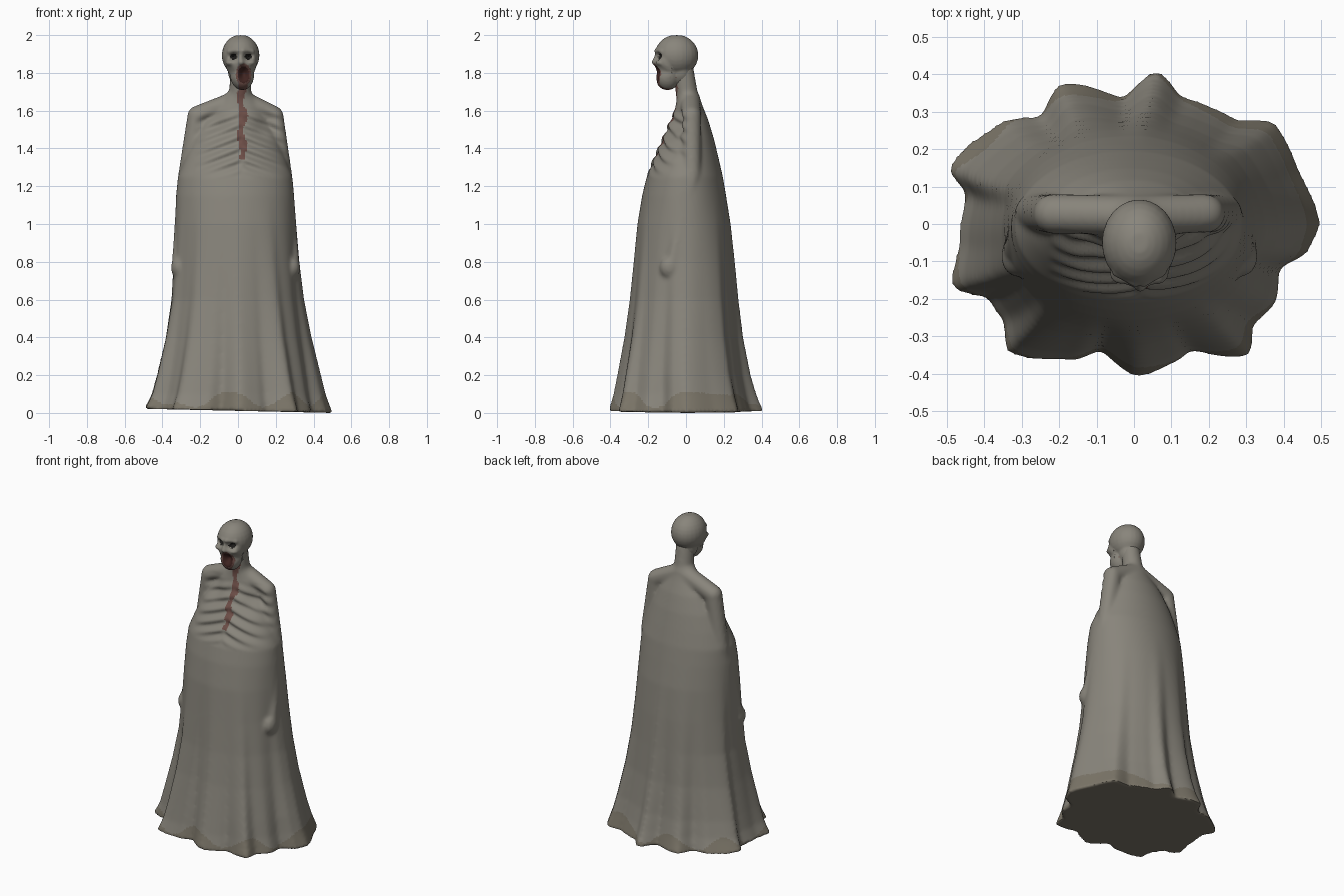
import bpy, bmesh, math
from mathutils import Vector

if "Cube" in bpy.data.objects:
    bpy.data.objects.remove(bpy.data.objects["Cube"])


def material(name, rgb):
    m = bpy.data.materials.new(name)
    m.diffuse_color = (*rgb, 1)
    m.use_nodes = True
    m.node_tree.nodes["Principled BSDF"].inputs["Base Color"].default_value = m.diffuse_color
    return m


MATS = [material("pale_cloth", (0.25, 0.235, 0.2)),
        material("blood_stain", (0.15, 0.075, 0.062)),
        material("dark_blood", (0.05, 0.018, 0.015)),
        material("hollow_black", (0.012, 0.011, 0.01)),
        material("soiled_hem", (0.2, 0.18, 0.14))]


def loft(bm, rings):
    """Closed skin over a stack of point rings (counter-clockwise, going up)."""
    rings = [[bm.verts.new(p) for p in r] for r in rings]
    n = len(rings[0])
    for lo, hi in zip(rings, rings[1:]):
        for i in range(n):
            j = (i + 1) % n
            bm.faces.new((lo[i], lo[j], hi[j], hi[i]))
    for ring, flip in ((rings[0], True), (rings[-1], False)):
        mid = bm.verts.new(sum((v.co for v in ring), Vector()) / n)
        for i in range(n):
            a, b = ring[i], ring[(i + 1) % n]
            bm.faces.new((b, a, mid) if flip else (a, b, mid))


def blob(bm, c, r, n=24, m=14):
    rings = []
    for k in range(1, m):
        t = math.pi * k / m
        rings.append([Vector((c[0] + r[0] * math.sin(t) * math.cos(math.tau * i / n),
                              c[1] + r[1] * math.sin(t) * math.sin(math.tau * i / n),
                              c[2] - r[2] * math.cos(t))) for i in range(n)])
    loft(bm, rings)


def limb(bm, p, q, r0, r1, n=20):
    """Tapered capsule from p to q."""
    p, q = Vector(p), Vector(q)
    axis = (q - p).normalized()
    rot = axis.to_track_quat('Z', 'Y')
    rows = []
    for k in range(1, 7):
        t = math.pi / 2 * k / 6
        rows.append((p - axis * r0 * math.cos(t), r0 * math.sin(t)))
    for k in range(6, 0, -1):
        t = math.pi / 2 * k / 6
        rows.append((q + axis * r1 * math.cos(t), r1 * math.sin(t)))
    loft(bm, [[c + rot @ Vector((r * math.cos(math.tau * i / n), r * math.sin(math.tau * i / n), 0))
               for i in range(n)] for c, r in rows])


def gauss(u, v):
    return math.exp(-(u * u + v * v))


def fuse(name, bm, voxel, smooth, zmin, sculpt, paint):
    """Merge overlapping volumes into one skin, relax, sculpt and colour it."""
    me = bpy.data.meshes.new(name)
    bm.to_mesh(me)
    bm.free()
    ob = bpy.data.objects.new(name, me)
    bpy.context.collection.objects.link(ob)
    mod = ob.modifiers.new("Remesh", 'REMESH')
    mod.mode = 'VOXEL'
    mod.voxel_size = voxel
    dg = bpy.context.evaluated_depsgraph_get()
    new = bpy.data.meshes.new_from_object(ob.evaluated_get(dg))
    ob.modifiers.clear()
    ob.data = new
    bm = bmesh.new()
    bm.from_mesh(new)
    vs = [v for v in bm.verts if v.co.z > zmin]
    for _ in range(smooth):
        bmesh.ops.smooth_vert(bm, verts=vs, factor=0.5,
                              use_axis_x=True, use_axis_y=True, use_axis_z=True)
    bm.normal_update()
    for v in bm.verts:
        v.co.y += sculpt(v.co, v.normal)
    bm.normal_update()
    for f in bm.faces:
        f.material_index = paint(f.calc_center_median(), f.normal)
    new.materials.clear()
    for m in MATS:
        new.materials.append(m)
    bm.to_mesh(new)
    bm.free()
    bpy.ops.object.select_all(action='DESELECT')
    ob.select_set(True)
    bpy.context.view_layer.objects.active = ob
    bpy.ops.object.shade_smooth_by_angle(angle=math.radians(55))


# Hem outline seen from above, and body rows: z, left, right, front, back
HEM = [(.5, 0), (.44, .15), (.38, .27), (.27, .28), (.19, .32), (.13, .34), (.06, .41),
       (-.03, .34), (-.2, .375), (-.25, .29), (-.36, .27), (-.5, .15), (-.45, .08),
       (-.47, -.05), (-.49, -.17), (-.39, -.2), (-.35, -.26), (-.34, -.34), (-.17, -.365),
       (-.09, -.34), (.01, -.41), (.11, -.37), (.15, -.34), (.31, -.35), (.32, -.27),
       (.38, -.21), (.39, -.12), (.47, -.07)]
ROWS = [(0, -.5, .5, -.41, .41), (.1, -.465, .465, -.385, .375),
        (.2, -.44, .44, -.365, .345), (.4, -.395, .39, -.327, .305),
        (.6, -.36, .35, -.298, .28), (.8, -.345, .325, -.277, .26),
        (1, -.335, .308, -.257, .237), (1.15, -.328, .297, -.232, .212),
        (1.25, -.318, .288, -.208, .195), (1.35, -.28, .25, -.165, .172),
        (1.45, -.235, .21, -.122, .148), (1.55, -.175, .165, -.08, .118),
        (1.62, -.115, .125, -.055, .09), (1.7, -.055, .07, -.045, .062)]
N = 160
polar = sorted((math.atan2(y, x) % math.tau, math.hypot(x, y)) for x, y in HEM)
polar.append((polar[0][0] + math.tau, polar[0][1]))


def hem_radius(a):
    for (a0, r0), (a1, r1) in zip(polar, polar[1:]):
        if a0 <= a <= a1:
            t = (a - a0) / (a1 - a0)
            t = 0.5 * t + 0.5 * t * t * (3 - 2 * t)
            return r0 + (r1 - r0) * t
    return polar[0][1]


# Cloak loft with folds that fade upward
body = bmesh.new()
rings = []
for z, xl, xr, yf, yb in ROWS:
    w = max(0, 1 - z / 1.15) ** 1.4
    cx, cy, rx, ry = (xl + xr) / 2, (yf + yb) / 2, (xr - xl) / 2, (yb - yf) / 2
    ring = []
    for i in range(N):
        a = i / N * math.tau
        c, s = math.cos(a), math.sin(a)
        h = hem_radius(a) * math.hypot(c / .5, s / .41)
        r = (1 + (h - 1) * w) / math.hypot(c / rx, s / ry)
        ring.append(Vector((cx + r * c, cy + r * s, z if z else 0.011 - 0.022 * r * c)))
    rings.append(ring)
loft(body, rings)

# Shoulders, arms under the cloth, hands, neck
for sx, ex, hx in ((-.215, -.268, -.315), (.188, .238, .29)):
    limb(body, (.01, .022, 1.66), (sx, .027, 1.572), .054, .054)
    limb(body, (sx, .027, 1.572), (ex, .03, 1.25), .053, .05)
    limb(body, (ex, .03, 1.25), (hx, -.07, .8), .05, .035)
    blob(body, (hx, -.085, .77), (.04, .055, .06))
limb(body, (.01, .012, 1.64), (.014, -.015, 1.82), .06, .055)


def ribs(co, n):
    if n.y > -0.1 or not 1.24 < co.z < 1.62:
        return 0
    x = co.x - 0.02
    win = min(1, (co.z - 1.24) / .08, (1.62 - co.z) / .08) * max(0, 1 - (abs(x) / .25) ** 4)
    wave = math.sin((co.z + 0.38 * abs(x)) * math.tau / 0.062)
    hollow = 0.022 * (gauss((x - .12) / .06, (co.z - 1.52) / .06)
                      + gauss((x + .13) / .06, (co.z - 1.52) / .06))
    return win * 0.009 * wave * min(1, abs(x) / .03 + .25) + hollow


def body_paint(co, n):
    if n.y < 0 and 1.34 < co.z < 1.8:
        d = abs(co.x - .02 - .009 * math.sin(co.z * 37))
        if d < .011 + .012 * abs(math.sin(co.z * 23)):
            return 1
    if co.z < .07 + .04 * math.sin(co.x * 17 + co.y * 11):
        return 4
    return 0


fuse("cloaked_body", body, 0.0105, 4, 0.05, ribs, body_paint)

# Head: skull, face, jaw, nose and cheekbones
head = bmesh.new()
blob(head, (.014, -.05, 1.893), (.1, .116, .109))
blob(head, (.016, -.1, 1.858), (.084, .07, .095))
blob(head, (.022, -.098, 1.79), (.064, .07, .082))
blob(head, (.012, -.03, 1.81), (.066, .065, .08))
limb(head, (.013, -.158, 1.89), (.017, -.168, 1.855), .011, .015)
for s in (-1, 1):
    blob(head, (.014 + s * .052, -.128, 1.852), (.028, .035, .017))
    limb(head, (.014 + s * .012, -.155, 1.917), (.014 + s * .06, -.128, 1.913), .014, .014)

# Sockets, mouth, cheek hollows: x, z, half width, half height, depth
DENTS = [(-.024, 1.886, .021, .017, .042), (.054, 1.886, .021, .017, .042),
         (.03, 1.795, .024, .032, .042), (-.045, 1.81, .02, .028, .014),
         (.085, 1.81, .02, .028, .014)]


def face(co, n):
    if co.y > -0.07 or n.y > 0.2:
        return 0
    return sum(d * gauss((co.x - x) / a, (co.z - z) / b) for x, z, a, b, d in DENTS)


def head_paint(co, n):
    if co.y > -0.05 or n.y > 0.35:
        return 0
    for x, z, a, b, d in DENTS[:2]:
        if math.hypot((co.x - x) / a, (co.z - z) / b) < .9:
            return 3
    m = math.hypot((co.x - .03) / .032, (co.z - 1.79) / .045)
    if m < 1:
        return 2
    if m < 1.3 or (abs(co.x - .027) < .024 and co.z < 1.78):
        return 1
    return 0


fuse("head", head, 0.006, 4, 0, face, head_paint)
